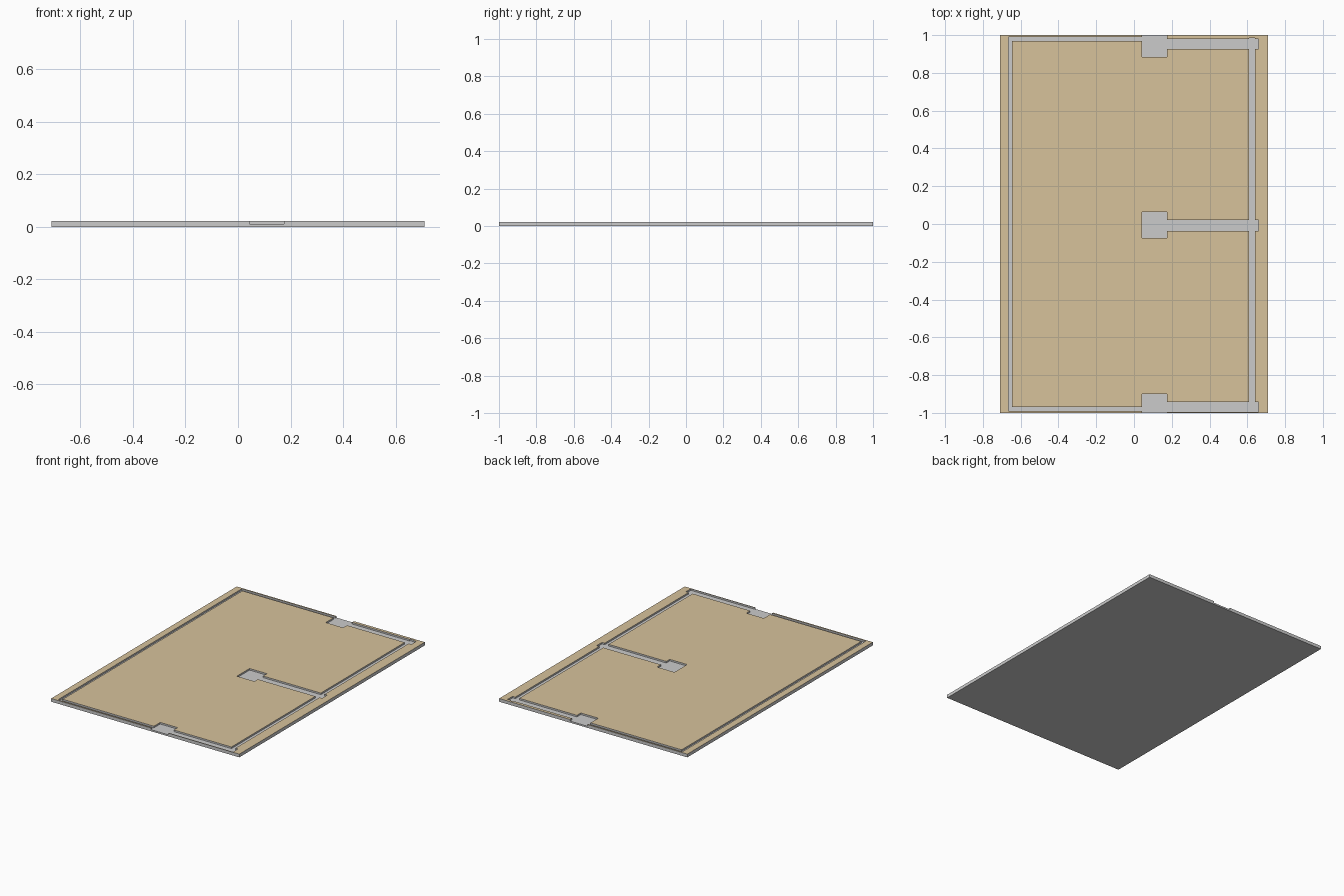
import bpy, bmesh

if "Cube" in bpy.data.objects:
    bpy.data.objects.remove(bpy.data.objects["Cube"])

HX, HY = 0.71, 1.0      # half sizes of the board
TOP, FLOOR = 0.022, 0.011

# Sunken rectangles: x0, x1, y0, y1
cuts = [(-0.665, -0.645, -0.99, 0.99),      # left groove
        (0.61, 0.64, -0.96, 0.985)]         # right groove
# End grooves, mirrored front to back
for s in (-1, 1):
    a, b = sorted((s * 0.968, s * 0.99))
    cuts.append((-0.665, 0.045, a, b))
# Pocket and channel pairs: pocket y range, channel y range
for py0, py1, cy0, cy1 in ((0.884, 1.0, 0.926, 0.979),
                           (-0.074, 0.063, -0.037, 0.021),
                           (-1.0, -0.90, -0.995, -0.942)):
    cuts.append((0.043, 0.175, py0, py1))
    cuts.append((0.175, 0.66, cy0, cy1))

xs = sorted({-HX, HX, *(v for c in cuts for v in c[:2])})
ys = sorted({-HY, HY, *(v for c in cuts for v in c[2:])})
nx, ny = len(xs) - 1, len(ys) - 1


def height(i, j):
    """Surface height of a grid cell, zero outside the board."""
    if not (0 <= i < nx and 0 <= j < ny):
        return 0.0
    x, y = (xs[i] + xs[i + 1]) / 2, (ys[j] + ys[j + 1]) / 2
    sunk = any(a < x < b and c < y < d for a, b, c, d in cuts)
    return FLOOR if sunk else TOP


bm = bmesh.new()


def face(points, mat=0):
    f = bm.faces.new([bm.verts.new(p) for p in points])
    f.material_index = mat


for i in range(nx):
    for j in range(ny):
        h = height(i, j)
        x0, x1, y0, y1 = xs[i], xs[i + 1], ys[j], ys[j + 1]
        ring = [(x0, y0), (x1, y0), (x1, y1), (x0, y1)]
        # Upper surface and underside
        face([(x, y, h) for x, y in ring], 1 if h == TOP else 0)
        face([(x, y, 0) for x, y in reversed(ring)])
        # Walls down to lower neighbours, split at the groove floor level
        for k, (di, dj) in enumerate(((0, -1), (1, 0), (0, 1), (-1, 0))):
            low = height(i + di, j + dj)
            p, q = ring[k], ring[(k + 1) % 4]
            for a, b in ((0.0, FLOOR), (FLOOR, TOP)):
                if low <= a and b <= h:
                    face([(*p, a), (*q, a), (*q, b), (*p, b)])

bmesh.ops.remove_doubles(bm, verts=bm.verts, dist=1e-5)
bmesh.ops.recalc_face_normals(bm, faces=bm.faces)

mesh = bpy.data.meshes.new("grooved_board")
bm.to_mesh(mesh)
bm.free()

# Grey core with a tan upper face
grey = bpy.data.materials.new("grey_core")
grey.diffuse_color = (0.8, 0.8, 0.8, 1)
grey.use_nodes = True
grey.node_tree.nodes["Principled BSDF"].inputs["Base Color"].default_value = grey.diffuse_color
tan = bpy.data.materials.new("tan_face")
tan.diffuse_color = (0.68, 0.54, 0.33, 1)
tan.use_nodes = True
tan.node_tree.nodes["Principled BSDF"].inputs["Base Color"].default_value = tan.diffuse_color
mesh.materials.append(grey)
mesh.materials.append(tan)
board = bpy.data.objects.new("grooved_board", mesh)
bpy.context.collection.objects.link(board)
